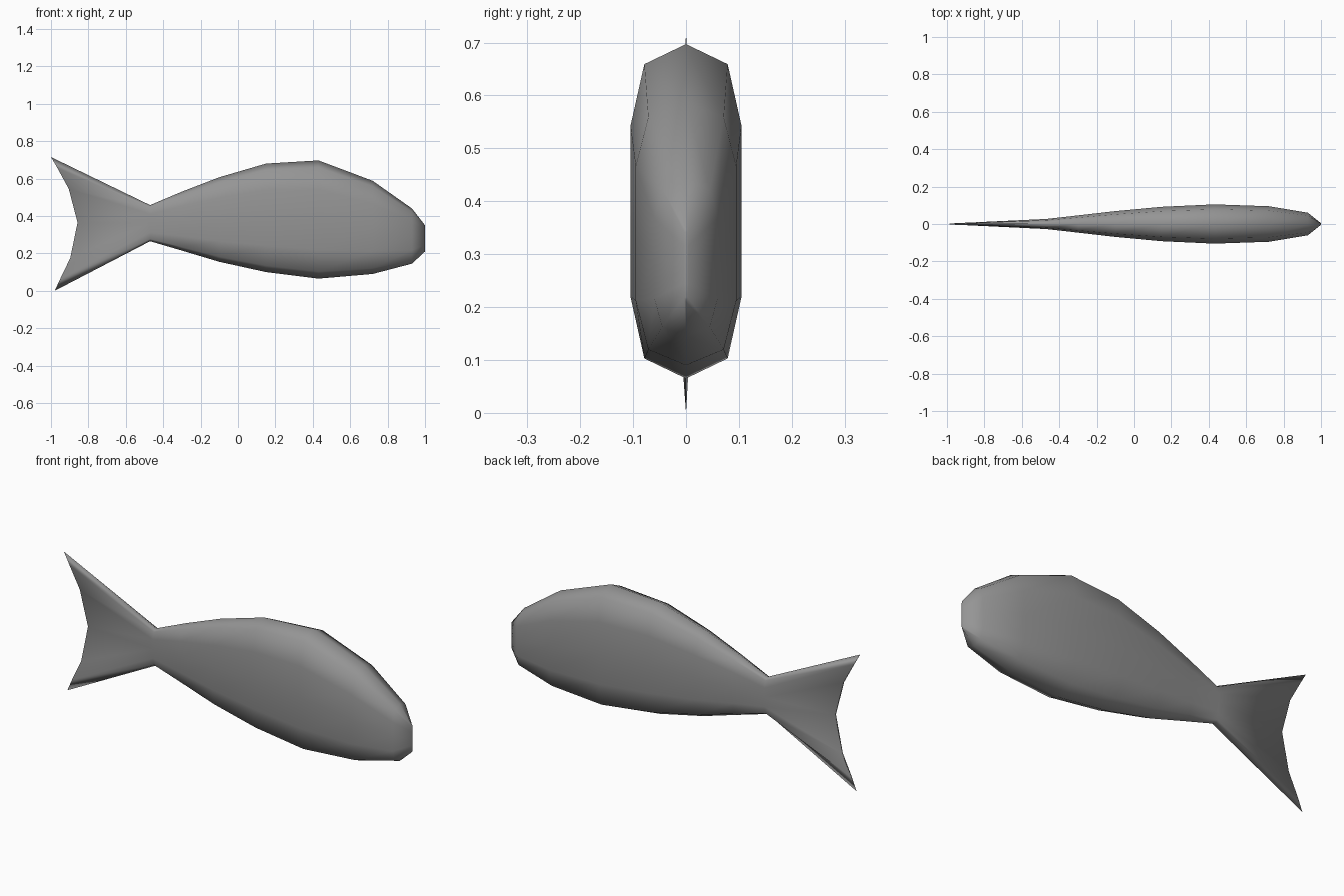
import bpy, bmesh

cube = bpy.data.objects.get("Cube")
if cube:
    bpy.data.objects.remove(cube, do_unlink=True)

grey = bpy.data.materials.new("plain grey")
grey.use_nodes = True
colour = (0.3, 0.3, 0.3, 1)
grey.diffuse_color = colour
grey.node_tree.nodes["Principled BSDF"].inputs["Base Color"].default_value = colour

# Cross-section from back to belly: (height, width) as fractions of the half sizes
SECTION = [(1, 0), (0.88, 0.75), (0.51, 1), (0, 1), (-0.51, 1), (-0.88, 0.75), (-1, 0)]

# Body stations: x, belly height, back height, half width
STATIONS = [(-0.47, 0.265, 0.458, 0.027), (-0.3, 0.215, 0.53, 0.046),
            (-0.1, 0.155, 0.607, 0.069), (0.15, 0.1, 0.68, 0.092),
            (0.43, 0.065, 0.697, 0.105), (0.72, 0.09, 0.588, 0.095),
            (0.93, 0.145, 0.44, 0.06), (1.0, 0.21, 0.35, 0.004)]

# Forked trailing edge of the tail, top to bottom: x, z
TAIL = [(-1.0, 0.715), (-0.965, 0.655), (-0.905, 0.545), (-0.858, 0.365),
        (-0.897, 0.175), (-0.95, 0.065), (-0.98, 0.0)]


def full_ring(bm, side):
    """Close a top-to-bottom list of (x, y, z) by mirroring it across y = 0."""
    mirrored = [(x, -y, z) for x, y, z in reversed(side[1:-1])]
    return [bm.verts.new(p) for p in side + mirrored]


bm = bmesh.new()
rings = [full_ring(bm, [(x, 0.005 * w, z) for (x, z), (_, w) in zip(TAIL, SECTION)])]
for x, low, high, width in STATIONS:
    mid, half = (low + high) / 2, (high - low) / 2
    rings.append(full_ring(bm, [(x, width * w, mid + half * h) for h, w in SECTION]))

# Skin between neighbouring rings
for a, b in zip(rings, rings[1:]):
    for i in range(len(a)):
        j = (i + 1) % len(a)
        bm.faces.new((a[i], a[j], b[j], b[i]))

# Thin closing strips on the tail edge and nose
for ring in (rings[0], rings[-1]):
    n = len(ring)
    bm.faces.new((ring[0], ring[1], ring[-1]))
    for i in range(1, n // 2 - 1):
        bm.faces.new((ring[i], ring[i + 1], ring[n - i - 1], ring[n - i]))
    bm.faces.new((ring[n // 2 - 1], ring[n // 2], ring[n // 2 + 1]))

bmesh.ops.recalc_face_normals(bm, faces=bm.faces)
for face in bm.faces:
    face.smooth = True
mesh = bpy.data.meshes.new("fish_body")
bm.to_mesh(mesh)
bm.free()
mesh.materials.append(grey)
fish = bpy.data.objects.new("fish_body", mesh)
bpy.context.collection.objects.link(fish)
